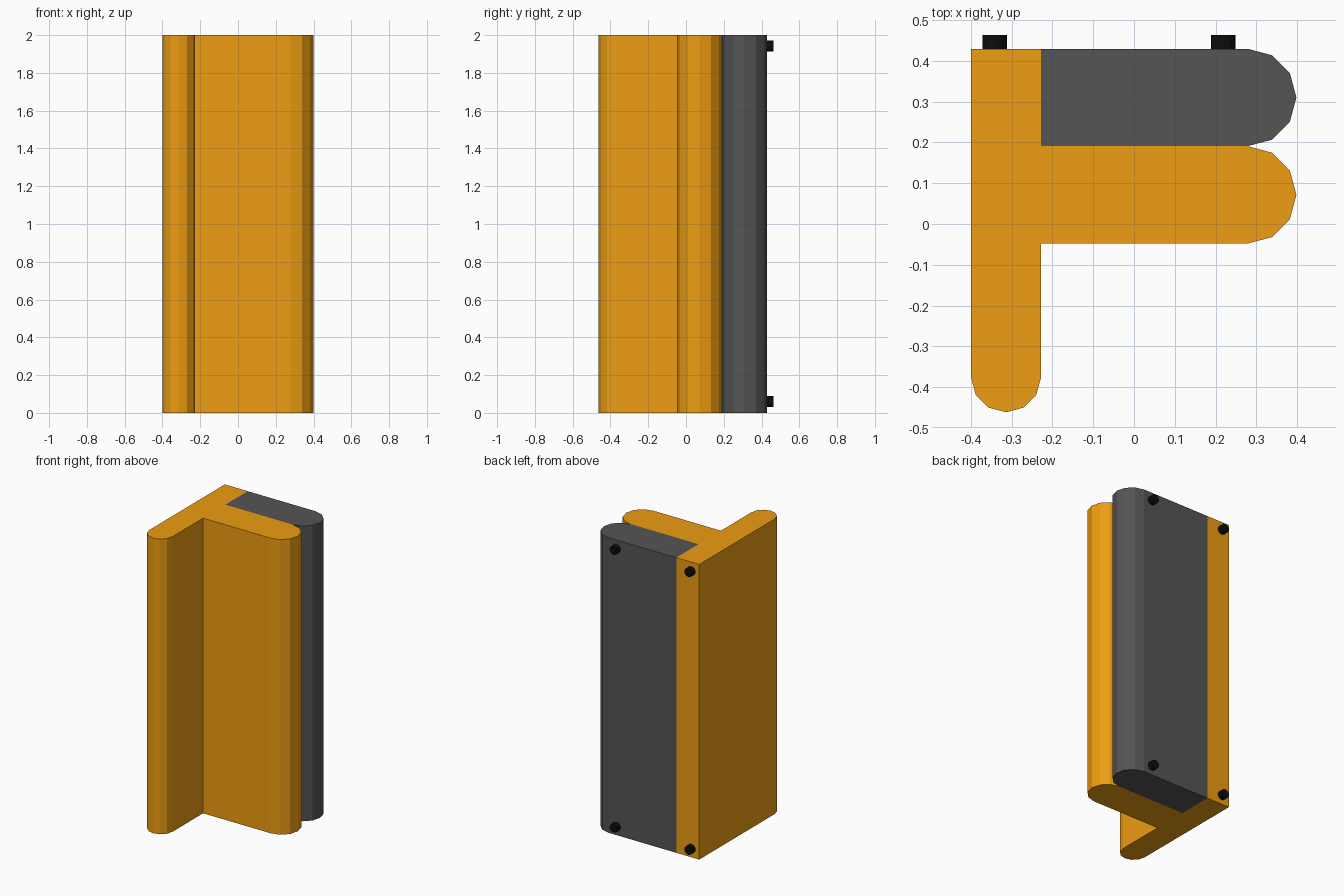
import bpy, bmesh
from math import sin, cos, radians

if "Cube" in bpy.data.objects:
    bpy.data.objects.remove(bpy.data.objects["Cube"])

H = 2.0


def material(name, rgb):
    m = bpy.data.materials.new(name)
    m.diffuse_color = (*rgb, 1)
    m.use_nodes = True
    m.node_tree.nodes["Principled BSDF"].inputs["Base Color"].default_value = m.diffuse_color
    return m


ORANGE = material("orange_paint", (0.85, 0.34, 0.006))
GREY = material("dark_grey", (0.09, 0.09, 0.09))
BLACK = material("black_rubber", (0.004, 0.004, 0.004))


def arc(cx, cy, r, start, end, steps=6):
    """Points along a faceted arc, angles in degrees."""
    angles = [radians(start + (end - start) * i / steps) for i in range(steps + 1)]
    return [(cx + r * cos(a), cy + r * sin(a)) for a in angles]


def extrude(name, profile, base, vec, mat):
    """Closed prism from 3D base points built by base(), swept along vec."""
    bm = bmesh.new()
    face = bm.faces.new([bm.verts.new(base(*p)) for p in profile])
    res = bmesh.ops.extrude_face_region(bm, geom=[face], use_keep_orig=True)
    verts = [g for g in res["geom"] if isinstance(g, bmesh.types.BMVert)]
    bmesh.ops.translate(bm, verts=verts, vec=vec)
    bmesh.ops.recalc_face_normals(bm, faces=bm.faces)
    mesh = bpy.data.meshes.new(name)
    bm.to_mesh(mesh)
    bm.free()
    mesh.materials.append(mat)
    obj = bpy.data.objects.new(name, mesh)
    bpy.context.collection.objects.link(obj)
    return obj


def upright(x, y):
    return (x, y, 0)


# Main body: side wall and middle arm, both with rounded ends
body = ([(-0.40, 0.43)]
        + arc(-0.314, -0.376, 0.086, 180, 360)
        + [(-0.228, -0.048)]
        + arc(0.279, 0.0715, 0.1195, -90, 90)
        + [(-0.228, 0.191), (-0.228, 0.43)])
extrude("main_body", body, upright, (0, 0, H), ORANGE)

# Grey rear block with a rounded end
rear = [(-0.228, 0.191)] + arc(0.279, 0.3105, 0.1195, -90, 90) + [(-0.228, 0.43)]
extrude("rear_block", rear, upright, (0, 0, H), GREY)

# Four round mounting studs on the back
for side, x in (("left", -0.342), ("right", 0.219)):
    for level, z in (("lower", 0.06), ("upper", 1.942)):
        circle = arc(x, z, 0.03, 0, 360, 12)[:-1]
        extrude(f"{level}_{side}_stud", circle,
                lambda px, pz: (px, 0.428, pz), (0, 0.036, 0), BLACK)
